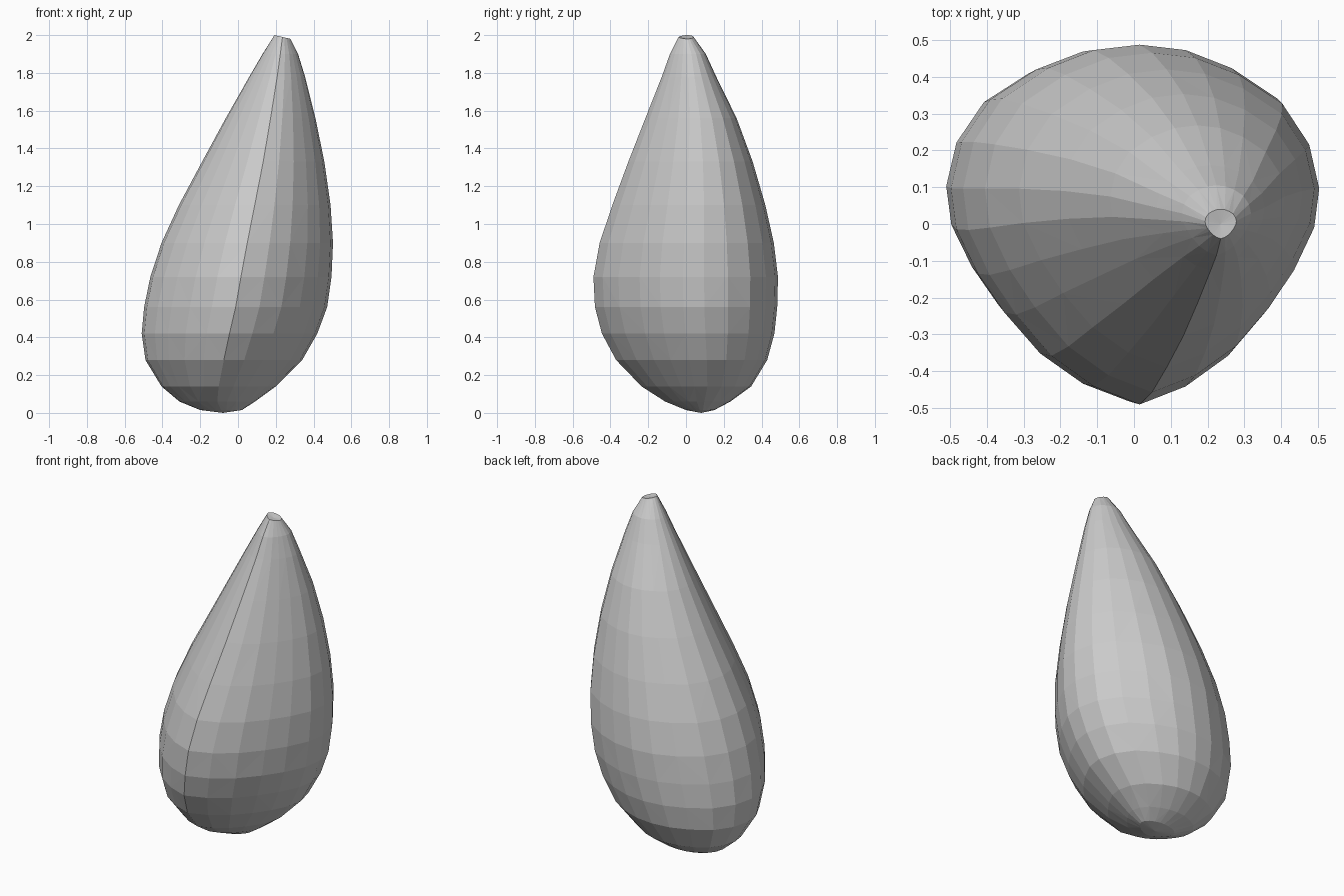
import bpy
import bmesh

default_cube = bpy.data.objects.get("Cube")
if default_cube:
    bpy.data.objects.remove(default_cube, do_unlink=True)

# Half of the rounded-triangle cross-section, from front ridge to back
HALF_SECTION = [(0, -1), (.26, -.9), (.5, -.73), (.7, -.5), (.85, -.28), (.97, -.03),
                (1, .2), (.94, .46), (.78, .7), (.52, .87), (.26, .97), (0, 1)]
SECTION = HALF_SECTION + [(-u, v) for u, v in reversed(HALF_SECTION[1:-1])]

# Height, left and right limits, front and back limits of each ring
RINGS = [
    (.015, -.2, .02, 0, .15),
    (.06, -.31, .09, -.11, .235),
    (.14, -.405, .2, -.235, .345),
    (.28, -.49, .34, -.37, .43),
    (.42, -.51, .42, -.445, .468),
    (.56, -.497, .472, -.482, .483),
    (.72, -.464, .495, -.49, .487),
    (.9, -.405, .503, -.457, .465),
    (1.1, -.313, .49, -.39, .42),
    (1.33, -.19, .457, -.305, .353),
    (1.56, -.065, .41, -.215, .268),
    (1.78, .06, .355, -.128, .16),
    (1.9, .13, .318, -.085, .105),
    (1.99, .193, .278, -.04, .04),
]


def make_material(name, value):
    material = bpy.data.materials.new(name)
    material.use_nodes = True
    colour = (value, value, value, 1)
    material.diffuse_color = colour
    shader = next(n for n in material.node_tree.nodes if n.type == 'BSDF_PRINCIPLED')
    shader.inputs["Base Color"].default_value = colour
    return material


def add_ring(bm, ring, tilt=0):
    """Stretch the cross-section to the limits of one ring."""
    z, left, right, front, back = ring
    cx, cy = (left + right) / 2, (front + back) / 2
    rx, ry = (right - left) / 2, (back - front) / 2
    return [bm.verts.new((cx + rx * u, cy + ry * v, z - tilt * u)) for u, v in SECTION]


def bridge(bm, lower, upper, flip):
    """Join two rings with triangles, alternating the diagonals."""
    count = len(lower)
    for i in range(count):
        j = (i + 1) % count
        a, b, c, d = lower[i], lower[j], upper[j], upper[i]
        if (i + flip) % 2:
            bm.faces.new((a, b, c))
            bm.faces.new((a, c, d))
        else:
            bm.faces.new((a, b, d))
            bm.faces.new((b, c, d))


def fan(bm, ring, point):
    centre = bm.verts.new(point)
    for i, vert in enumerate(ring):
        bm.faces.new((vert, ring[(i + 1) % len(ring)], centre))


# Seed body: lofted rings with a rounded base and a small blunt tip
bm = bmesh.new()
last = len(RINGS) - 1
loops = [add_ring(bm, ring, .01 if i == last else 0) for i, ring in enumerate(RINGS)]
for i in range(last):
    bridge(bm, loops[i], loops[i + 1], i)
fan(bm, loops[0], (-.08, .08, 0))
fan(bm, loops[-1], (.235, 0, 1.985))
bmesh.ops.recalc_face_normals(bm, faces=bm.faces)

mesh = bpy.data.meshes.new("seed_body")
bm.to_mesh(mesh)
bm.free()
mesh.materials.append(make_material("light grey", .6))
seed = bpy.data.objects.new("seed_body", mesh)
bpy.context.collection.objects.link(seed)
